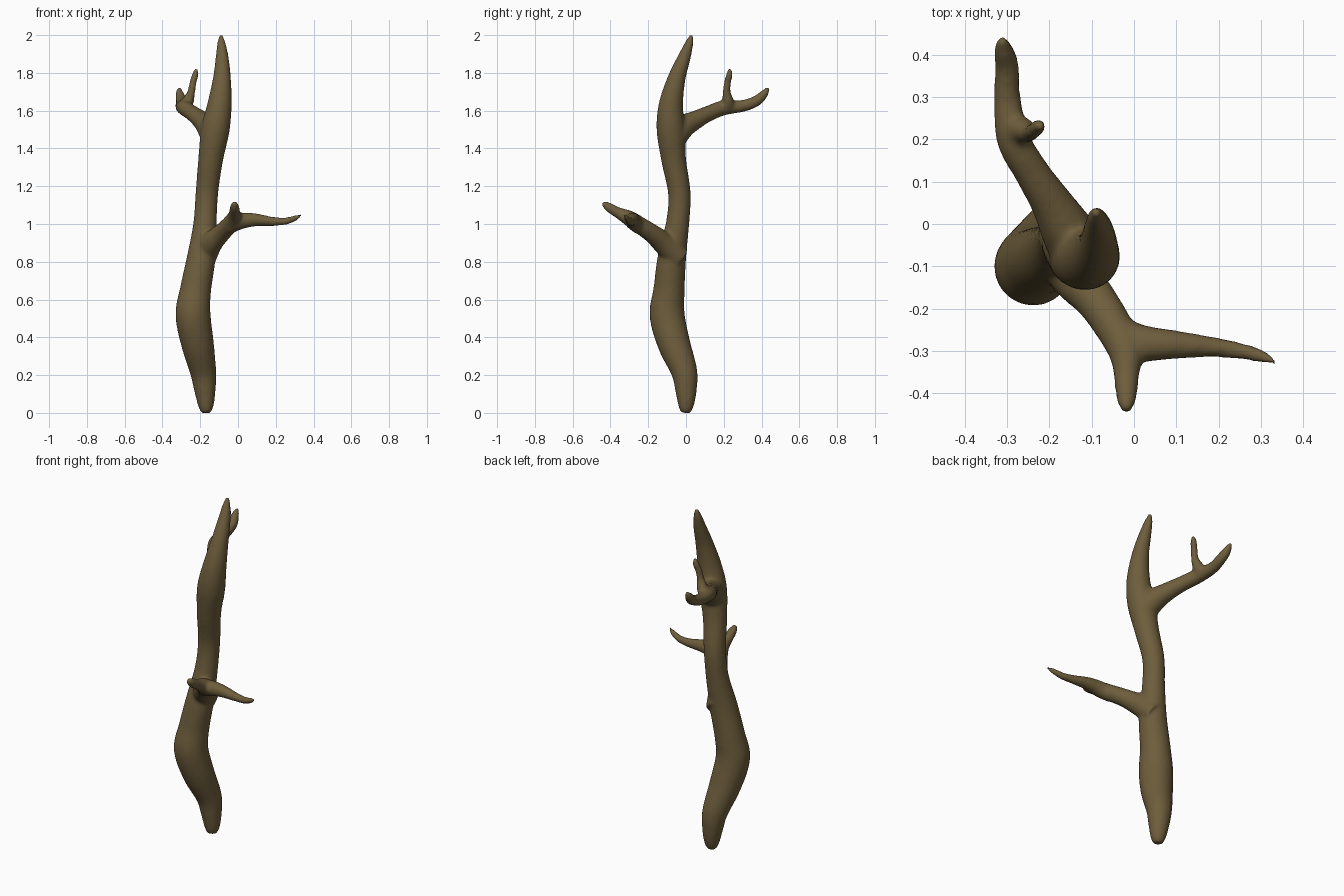
import bpy, bmesh, math
from mathutils import Vector

cube = bpy.data.objects.get("Cube")
if cube:
    bpy.data.objects.remove(cube, do_unlink=True)

SIDES, STEPS = 20, 8


def spline(points):
    """Smooth path through (x, y, z, radius) points."""
    pts = [Vector(p) for p in points]
    pts = [pts[0] * 2 - pts[1]] + pts + [pts[-1] * 2 - pts[-2]]
    path = []
    for a, b, c, d in zip(pts, pts[1:], pts[2:], pts[3:]):
        for i in range(STEPS):
            t = i / STEPS
            path.append(0.5 * (2 * b + (c - a) * t + (2 * a - 5 * b + 4 * c - d) * t**2
                               + (3 * b - a - 3 * c + d) * t**3))
    return path + [pts[-2]]


def limb(bm, points):
    """Closed round tube whose radius follows the path."""
    path = spline(points)
    side = Vector((1, 0.3, 0.1))
    rings = []
    for i, p in enumerate(path):
        before, after = path[max(i - 1, 0)], path[min(i + 1, len(path) - 1)]
        along = (after - before).to_3d().normalized()
        side = (side - along * side.dot(along)).normalized()
        other = along.cross(side)
        radius = max(p.w, 0.006)
        ring = []
        for k in range(SIDES):
            a = math.tau * k / SIDES
            offset = (side * math.cos(a) + other * math.sin(a)) * radius
            ring.append(bm.verts.new(p.to_3d() + offset))
        rings.append(ring)
    for low, high in zip(rings, rings[1:]):
        for k in range(SIDES):
            n = (k + 1) % SIDES
            bm.faces.new((low[k], low[n], high[n], high[k]))
    bm.faces.new(rings[0][::-1])
    bm.faces.new(rings[-1])


bm = bmesh.new()

# Crooked trunk, from the blunt foot to the pointed top
limb(bm, [(-.17, -.005, 0, .026), (-.17, 0, .04, .042), (-.175, 0, .12, .057),
          (-.185, -.01, .22, .07), (-.215, -.065, .37, .087), (-.238, -.1, .52, .093),
          (-.225, -.09, .65, .083), (-.195, -.075, .82, .076), (-.175, -.045, 1, .062),
          (-.165, -.035, 1.16, .06), (-.145, -.065, 1.34, .066), (-.12, -.08, 1.5, .076),
          (-.098, -.08, 1.63, .065), (-.085, -.05, 1.77, .048), (-.084, -.01, 1.88, .035),
          (-.088, .018, 1.96, .022), (-.09, .03, 2.005, .008)])

# Upper branch at the back, with its upright twig
limb(bm, [(-.12, -.08, 1.44, .07), (-.155, -.02, 1.51, .064), (-.195, .05, 1.55, .05),
          (-.24, .12, 1.585, .042), (-.285, .2, 1.615, .04), (-.3, .3, 1.625, .032),
          (-.3, .37, 1.65, .029), (-.308, .41, 1.685, .024), (-.312, .438, 1.722, .01)])
limb(bm, [(-.29, .22, 1.61, .034), (-.265, .222, 1.65, .032), (-.247, .215, 1.7, .021),
          (-.238, .22, 1.75, .019), (-.226, .23, 1.79, .018), (-.221, .232, 1.825, .01)])

# Lower branch at the front, with its sideways twig
limb(bm, [(-.185, -.04, .82, .068), (-.14, -.12, .9, .06), (-.09, -.18, .95, .05),
          (-.05, -.24, .99, .046), (-.02, -.3, 1.03, .042), (-.018, -.36, 1.06, .03),
          (-.018, -.41, 1.09, .025), (-.018, -.442, 1.113, .013)])
limb(bm, [(-.05, -.25, .985, .04), (.01, -.28, 1.015, .044), (.09, -.285, 1.022, .035),
          (.18, -.29, 1.014, .025), (.25, -.3, 1.015, .02), (.3, -.312, 1.03, .016),
          (.335, -.327, 1.047, .008)])

bmesh.ops.recalc_face_normals(bm, faces=bm.faces)
mesh = bpy.data.meshes.new("branch")
bm.to_mesh(mesh)
bm.free()
branch = bpy.data.objects.new("branch", mesh)
bpy.context.collection.objects.link(branch)

# Bark colour
bark = bpy.data.materials.new("brown bark")
bark.use_nodes = True
colour = (0.155, 0.11, 0.045, 1)
bark.diffuse_color = colour
bark.node_tree.nodes["Principled BSDF"].inputs["Base Color"].default_value = colour
mesh.materials.append(bark)

# Grow the limbs into one skin and soften the forks
remesh = branch.modifiers.new("merge", 'REMESH')
remesh.mode = 'VOXEL'
remesh.voxel_size = 0.009
remesh.use_smooth_shade = True
soften = branch.modifiers.new("soften", 'SMOOTH')
soften.factor = 0.5
soften.iterations = 8
